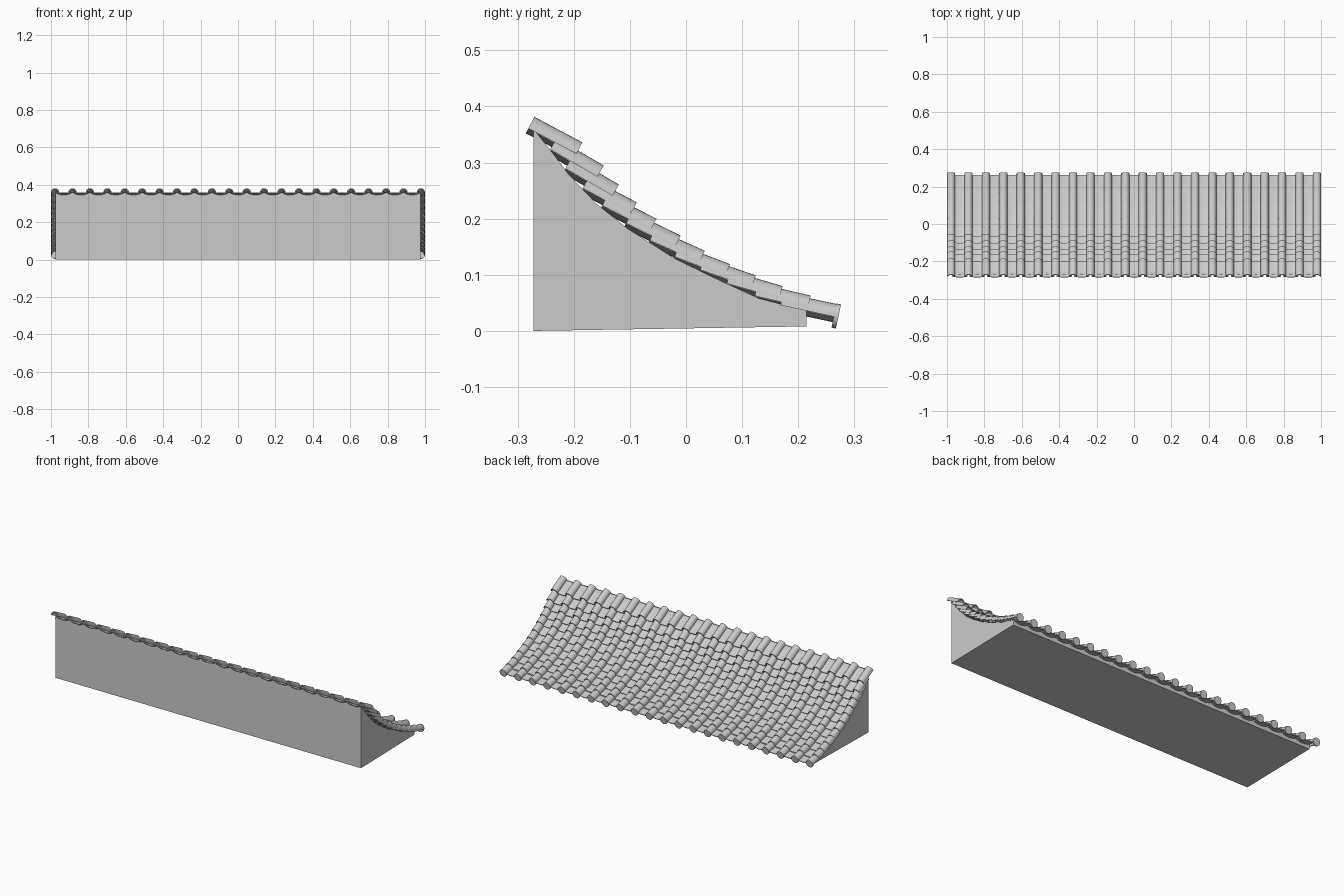
import bpy, bmesh, math
from mathutils import Vector

cube = bpy.data.objects.get("Cube")
if cube:
    bpy.data.objects.remove(cube)

COLUMNS = 22
HALF = 0.978
PITCH = 2 * HALF / (COLUMNS - 1)
RADIUS = 0.022
LENGTH = 0.097

grey = bpy.data.materials.new("roof grey")
grey.use_nodes = True
grey.diffuse_color = (0.6, 0.6, 0.6, 1)
grey.node_tree.nodes["Principled BSDF"].inputs["Base Color"].default_value = (0.6, 0.6, 0.6, 1)


def sweep(name, profile, start, end, smooth=True):
    """Extrude a closed profile (x, height) along a straight line."""
    start, end = Vector(start), Vector(end)
    along = (end - start).normalized()
    side = Vector((1, 0, 0))
    up = side.cross(along)
    bm = bmesh.new()
    rings = [[bm.verts.new(p + side * a + up * b) for a, b in profile] for p in (start, end)]
    n = len(profile)
    for i in range(n):
        j = (i + 1) % n
        bm.faces.new((rings[0][i], rings[0][j], rings[1][j], rings[1][i]))
    bm.faces.new(rings[0])
    bm.faces.new(rings[1])
    bmesh.ops.recalc_face_normals(bm, faces=bm.faces)
    mesh = bpy.data.meshes.new(name)
    bm.to_mesh(mesh)
    bm.free()
    mesh.materials.append(grey)
    obj = bpy.data.objects.new(name, mesh)
    bpy.context.collection.objects.link(obj)
    if smooth:
        bpy.ops.object.select_all(action="DESELECT")
        obj.select_set(True)
        bpy.context.view_layer.objects.active = obj
        bpy.ops.object.shade_smooth_by_angle(angle=math.radians(40))
    return obj


def repeat(obj, count):
    """Repeat a tile across the roof."""
    array = obj.modifiers.new("columns", "ARRAY")
    array.count = count
    array.use_relative_offset = False
    array.use_constant_offset = True
    array.constant_offset_displace = (PITCH, 0, 0)


def arc(width, height, steps, thickness):
    """Curved shell section; a negative height makes a trough."""
    angles = [math.pi * i / steps for i in range(steps + 1)]
    outer = [(width * math.cos(a), height * math.sin(a)) for a in angles]
    inner = [((width - thickness) * math.cos(a), (abs(height) - thickness) * math.sin(a))
             for a in reversed(angles)]
    return outer + inner


def trough(half_width, sag, steps, thickness):
    xs = [half_width * (2 * i / steps - 1) for i in range(steps + 1)]
    top = [(x, sag * ((x / half_width) ** 2 - 1)) for x in xs]
    return top + [(x, z - thickness) for x, z in reversed(top)]


# Solid wedge under the tiles, with a sagging top
wedge = [(-0.272, 0), (-0.272, 0.36), (-0.24, 0.32), (-0.21, 0.28), (-0.16, 0.227),
         (-0.105, 0.183), (-0.02, 0.129), (0.06, 0.09), (0.13, 0.058), (0.215, 0.036),
         (0.215, 0.008)]
body = sweep("roof_body", [(-y, z) for y, z in wedge], (0, 0, 0), (0, 1, 0), False)
for v in body.data.vertices:
    x, y, z = v.co
    v.co = ((y * 2 - 1) * 0.976, -x, z)
bm = bmesh.new()
bm.from_mesh(body.data)
bmesh.ops.recalc_face_normals(bm, faces=bm.faces)
bm.to_mesh(body.data)
bm.free()

# Lower crown point (y, z) and slope in degrees of each course
courses = [(-0.185, 0.335, 28), (-0.147, 0.294, 30), (-0.12, 0.26, 30), (-0.088, 0.228, 28),
           (-0.053, 0.199, 27), (-0.01, 0.169, 26), (0.033, 0.142, 24), (0.078, 0.118, 21),
           (0.124, 0.098, 19), (0.172, 0.079, 16), (0.222, 0.062, 13), (0.268, 0.047, 12)]

cover = arc(RADIUS, RADIUS + 0.001, 12, 0.005)
pan = trough(PITCH / 2 - 0.006, 0.009, 8, 0.004)
for i, (y, z, slope) in enumerate(courses, 1):
    a = math.radians(slope)
    along = Vector((0, math.cos(a), -math.sin(a)))
    up = Vector((0, math.sin(a), math.cos(a)))
    end = Vector((-HALF, y, z)) - up * RADIUS
    start = end - along * LENGTH
    repeat(sweep(f"cover_tiles_{i}", cover, start, end), COLUMNS)
    shift = Vector((PITCH / 2, 0, 0)) + up * 0.003
    repeat(sweep(f"pan_tiles_{i}", pan, start + shift, end + shift), COLUMNS - 1)

# Round end caps along the eave
disc = [(RADIUS * math.cos(math.tau * k / 20), RADIUS * math.sin(math.tau * k / 20))
        for k in range(20)]
centre = end + up * 0.002
repeat(sweep("eave_caps", disc, centre, centre + along * 0.008), COLUMNS)
